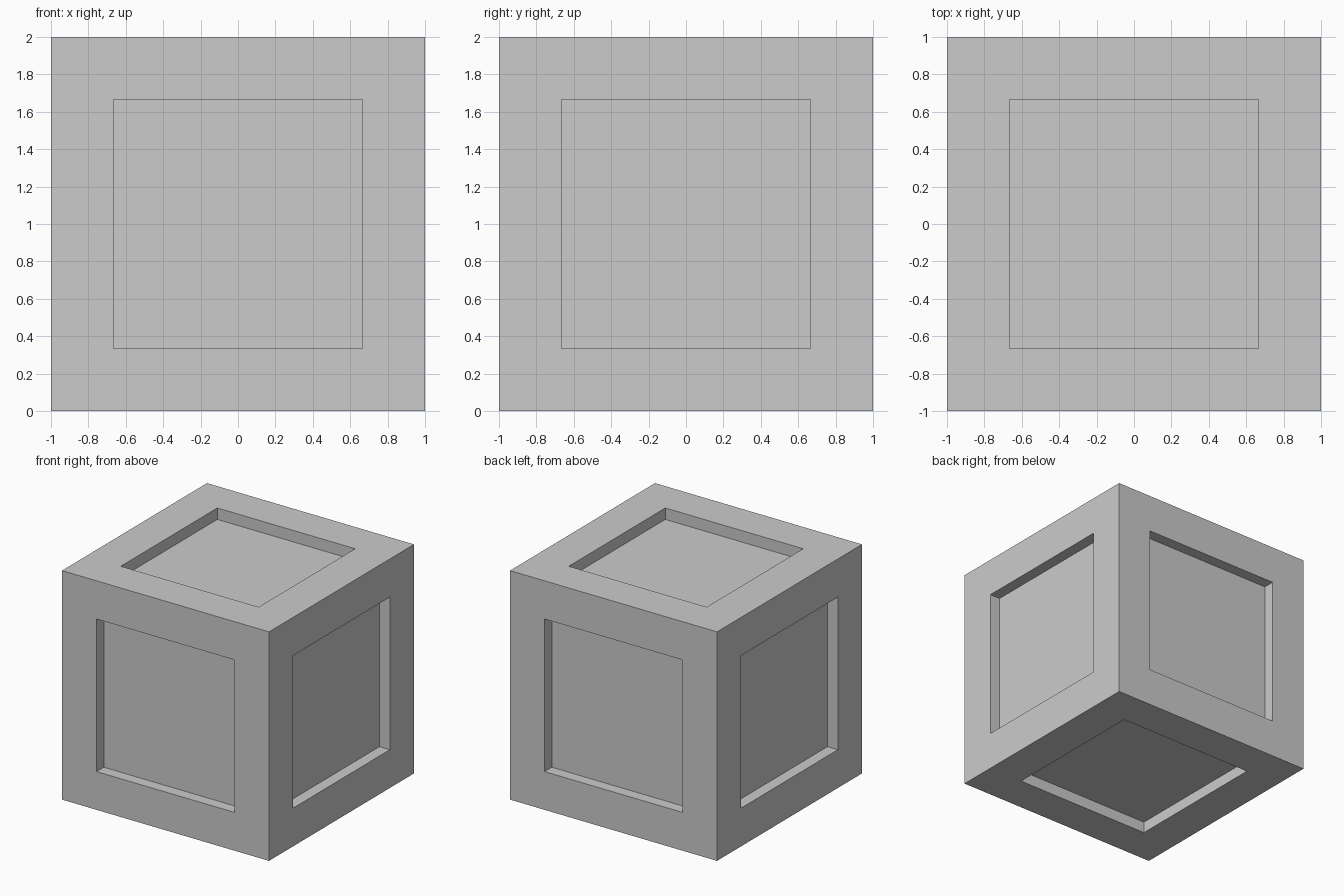
import bpy, bmesh
from mathutils import Matrix

if "Cube" in bpy.data.objects:
    bpy.data.objects.remove(bpy.data.objects["Cube"])

BORDER = 0.334   # frame width around each panel
DEPTH = 0.10     # how far each panel is sunk

# Crate: a cube with a square recessed panel in every face
bm = bmesh.new()
bmesh.ops.create_cube(bm, size=2, matrix=Matrix.Translation((0, 0, 1)))
panels = bm.faces[:]
bmesh.ops.inset_individual(bm, faces=panels, thickness=BORDER, use_even_offset=True)

# Push the panels straight in, leaving upright walls
for face in bmesh.ops.extrude_discrete_faces(bm, faces=panels)["faces"]:
    face.normal_update()
    bmesh.ops.translate(bm, verts=face.verts[:], vec=-face.normal * DEPTH)
bm.normal_update()

mesh = bpy.data.meshes.new("panelled_crate")
bm.to_mesh(mesh)
bm.free()
crate = bpy.data.objects.new("panelled_crate", mesh)
bpy.context.collection.objects.link(crate)
